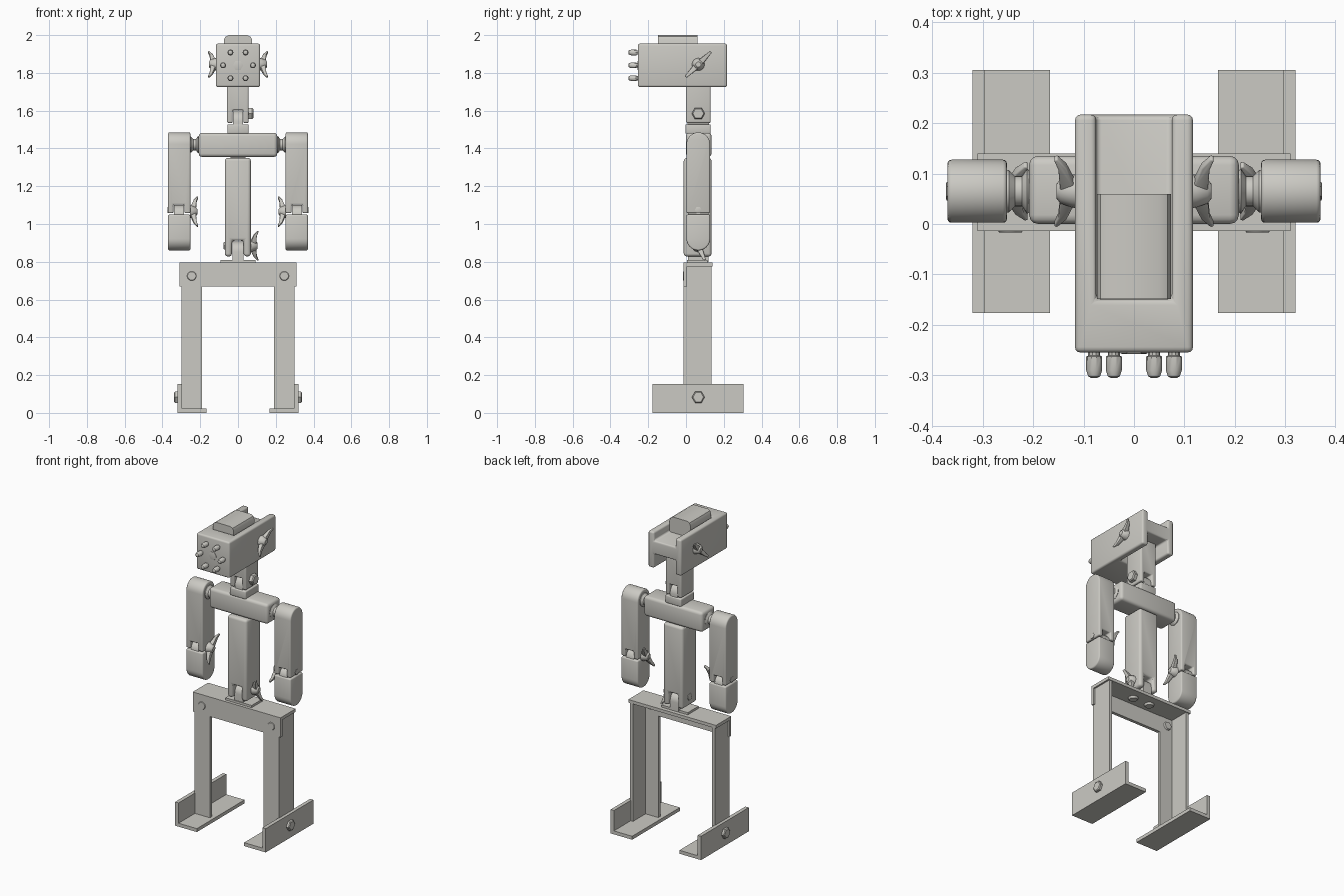
import bpy, bmesh, math
from mathutils import Matrix, Vector

if "Cube" in bpy.data.objects:
    bpy.data.objects.remove(bpy.data.objects["Cube"])

grey = bpy.data.materials.new("warm_grey")
grey.diffuse_color = (0.60, 0.59, 0.55, 1)
grey.use_nodes = True
grey.node_tree.nodes["Principled BSDF"].inputs["Base Color"].default_value = grey.diffuse_color
CY = 0.065  # depth of the body's centre line


def finish(name, bm, bevel=0.0, cuts=(), segments=3):
    """Turn a bmesh into an object, carve box-shaped slots, round the edges."""
    bmesh.ops.recalc_face_normals(bm, faces=bm.faces)
    me = bpy.data.meshes.new(name)
    bm.to_mesh(me)
    bm.free()
    me.materials.append(grey)
    ob = bpy.data.objects.new(name, me)
    bpy.context.collection.objects.link(ob)
    cutters = [box("slot_cutter", *c) for c in cuts]
    for c in cutters:
        c.hide_render = True
        m = ob.modifiers.new("slot", 'BOOLEAN')
        m.operation, m.solver, m.object = 'DIFFERENCE', 'EXACT', c
    if bevel:
        m = ob.modifiers.new("round", 'BEVEL')
        m.width, m.segments, m.limit_method = bevel, segments, 'ANGLE'
        m.angle_limit = math.radians(40)
    bpy.ops.object.select_all(action='DESELECT')
    ob.select_set(True)
    bpy.context.view_layer.objects.active = ob
    if ob.modifiers:
        bpy.ops.object.convert(target='MESH')
    bpy.ops.object.shade_smooth_by_angle(angle=math.radians(35))
    for c in cutters:
        bpy.data.objects.remove(c)
    return ob


def box(name, x0, x1, y0, y1, z0, z1, bevel=0.0, cuts=()):
    bm = bmesh.new()
    mat = Matrix.Translation(((x0 + x1) / 2, (y0 + y1) / 2, (z0 + z1) / 2)) \
        @ Matrix.Diagonal((x1 - x0, y1 - y0, z1 - z0, 1))
    bmesh.ops.create_cube(bm, size=1, matrix=mat)
    return finish(name, bm, bevel, cuts)


def prism(name, pts, a, b, place, bevel=0.0, cuts=()):
    """Extrude a 2D outline from a to b; place(u, v, w) gives the position."""
    bm = bmesh.new()
    lo = [bm.verts.new(place(u, v, a)) for u, v in pts]
    hi = [bm.verts.new(place(u, v, b)) for u, v in pts]
    bm.faces.new(lo)
    bm.faces.new(hi)
    for i in range(len(pts)):
        j = (i + 1) % len(pts)
        bm.faces.new((lo[i], lo[j], hi[j], hi[i]))
    return finish(name, bm, bevel, cuts)


def along_x(u, v, w): return (w, u, v)
def along_y(u, v, w): return (u, w, v)
def along_z(u, v, w): return (u, v, w)


def lathe(name, rings, origin, direction, sides=24, turn=0.0):
    """Stack (radius, height) rings along a direction."""
    rot = Vector(direction).to_track_quat('Z', 'Y').to_matrix()
    bm = bmesh.new()
    loops = [[bm.verts.new(Vector(origin) + rot @ Vector((
        r * math.cos(turn + math.tau * i / sides), r * math.sin(turn + math.tau * i / sides), h)))
        for i in range(sides)] for r, h in rings]
    bm.faces.new(loops[0])
    bm.faces.new(loops[-1])
    for p, q in zip(loops, loops[1:]):
        for i in range(sides):
            j = (i + 1) % sides
            bm.faces.new((p[i], p[j], q[j], q[i]))
    return finish(name, bm)


def bolt(name, origin, direction, r, h):
    lathe(name, [(r, -0.01), (r, h * 0.75), (r * 0.82, h)], origin, direction, 6)


def round_end(z0, z1, half, top):
    """Side outline with one half-round end."""
    arc = [(CY + half * math.cos(math.pi * i / 16), half * math.sin(math.pi * i / 16)) for i in range(17)]
    if top:
        return [(CY - half, z0), (CY + half, z0)] + [(y, z1 - half + d) for y, d in arc]
    return [(CY - half, z1), (CY + half, z1)] + [(y, z0 + half - d) for y, d in arc]


def wing_nut(name, x, z, s, angle, reach):
    """Wing nut at depth CY facing s along x; angle turns the wings from vertical."""
    lathe(name + "_hub", [(0.034, -0.002), (0.032, 0.008), (0.024, 0.03), (0.014, 0.038)],
          (x, CY, z), (s, 0, 0), 16)
    ca, sa = math.cos(angle), math.sin(angle)
    outline = [(0.01, 0.004), (0.03, 0.004), (reach * 0.75, 0.018), (reach, 0.036),
               (reach * 0.97, 0.043), (reach * 0.7, 0.034), (0.01, 0.03)]
    for k in (1, -1):
        def place(r, h, w):
            w *= 1.0 - 0.6 * r / reach
            return (x + s * h, CY + k * r * sa + w * ca, z + k * r * ca - w * sa)
        prism(name + "_wing", outline, -0.017, 0.017, place, 0.003)


# Feet and legs: L-section angle bars, mirrored left and right
for s in (1, -1):
    foot = [(0.167, 0), (0.32, 0), (0.32, 0.152), (0.296, 0.152), (0.296, 0.022), (0.167, 0.022)]
    prism("foot_angle", [(s * x, z) for x, z in foot], -0.177, 0.305, along_y)
    leg = [(0.19, -0.012), (0.3, -0.012), (0.3, 0.135), (0.28, 0.135), (0.28, 0.008), (0.19, 0.008)]
    prism("leg_angle", [(s * x, y) for x, y in leg], 0.022, 0.778, along_z)
    bolt("foot_bolt", (s * 0.32, CY, 0.083), (s, 0, 0), 0.034, 0.018)
    lathe("hip_rivet", [(0.026, -0.002), (0.022, 0.003)], (s * 0.245, -0.014, 0.725), (0, -1, 0))
    lathe("hip_rivet_back", [(0.026, 0), (0.022, 0.01)], (s * 0.245, 0.008, 0.725), (0, 1, 0))
    lathe("waist_bolt", [(0.03, 0), (0.024, 0.012)], (s * 0.06, CY, 0.775), (0, 0, -1))

# Hip angle bar
hip = [(-0.014, 0.67), (-0.014, 0.795), (0.14, 0.795), (0.14, 0.775), (0.006, 0.775), (0.006, 0.67)]
prism("hip_angle", hip, -0.31, 0.31, along_x)

# Waist bracket and torso
box("waist_plate", -0.093, 0.093, 0.005, 0.115, 0.795, 0.809)
prism("waist_tongue", round_end(0.8, 0.908, 0.055, True), -0.03, 0.028, along_x)
box("torso", -0.07, 0.068, -0.012, 0.135, 0.828, 1.35, 0.016,
    [(-0.032, 0.03, -0.1, 0.25, 0.7, 0.912)])
wing_nut("waist_wing_nut", 0.066, 0.885, 1, -0.42, 0.085)
bolt("waist_side_bolt", (-0.07, CY, 0.885), (-1, 0, 0), 0.022, 0.006)

# Shoulder bar with a connecting disc under it
box("shoulder_bar", -0.208, 0.208, 0.0, 0.135, 1.355, 1.483, 0.018)
box("chest_spacer", -0.04, 0.04, 0.025, 0.105, 1.34, 1.365)

# Neck
box("neck_base", -0.056, 0.056, -0.003, 0.13, 1.478, 1.528, 0.006)
prism("neck_tongue", round_end(1.5, 1.6, 0.058, True), -0.026, 0.026, along_x)
box("neck", -0.058, 0.056, 0.0, 0.13, 1.535, 1.86, 0.008,
    [(-0.028, 0.028, -0.1, 0.25, 1.4, 1.603)])
bolt("neck_bolt", (0.056, CY, 1.585), (1, 0, 0), 0.035, 0.025)

# Head: block with an upper channel and a lower rear channel
box("head", -0.117, 0.117, -0.255, 0.217, 1.725, 1.955, 0.011,
    [(-0.075, 0.075, -0.15, 0.4, 1.90, 2.1), (-0.075, 0.075, -0.03, 0.4, 1.6, 1.815)])
pad = [(-0.073, 1.89), (0.073, 1.89), (0.073, 1.978), (0.066, 1.992), (0.05, 2.0),
       (-0.05, 2.0), (-0.066, 1.992), (-0.073, 1.978)]
prism("head_top_pad", pad, -0.149, 0.06, along_y)

# Face: central hex bolt and six studs
bolt("face_bolt", (0, -0.254, 1.84), (0, -1, 0), 0.027, 0.004)
for x, z in ((0.04, 1.908), (0.079, 1.84), (0.04, 1.772)):
    for s in (1, -1):
        lathe("face_stud", [(0.012, -0.01), (0.012, 0.006), (0.016, 0.008), (0.016, 0.035),
                            (0.012, 0.047), (0.007, 0.05)], (s * x, -0.255, z), (0, -1, 0), 10)

# Arms and wing nuts, mirrored
for s in (1, -1):
    wing_nut("head_wing_nut", s * 0.116, 1.845, s, 0.79, 0.095)
    lathe("shoulder_joint", [(0.036, -0.006), (0.045, 0.006), (0.03, 0.016), (0.03, 0.03),
                             (0.042, 0.042), (0.042, 0.06)], (s * 0.206, CY, 1.42), (s, 0, 0))
    xa, xb = sorted((s * 0.252, s * 0.37))
    ta, tb = sorted((s * 0.284, s * 0.342))
    prism("upper_arm", round_end(1.057, 1.485, 0.0625, True), xa, xb, along_x, 0.008,
          [(ta, tb, -0.1, 0.25, 0.9, 1.103)])
    prism("forearm", round_end(0.86, 1.05, 0.0625, False), xa, xb, along_x, 0.008)
    prism("elbow_tongue", round_end(1.03, 1.1, 0.055, True), ta + 0.002, tb - 0.002, along_x)
    wing_nut("elbow_wing_nut", s * 0.253, 1.065, -s, 0.6, 0.095)
    bolt("elbow_bolt", (s * 0.369, CY, 1.075), (s, 0, 0), 0.018, 0.004)
